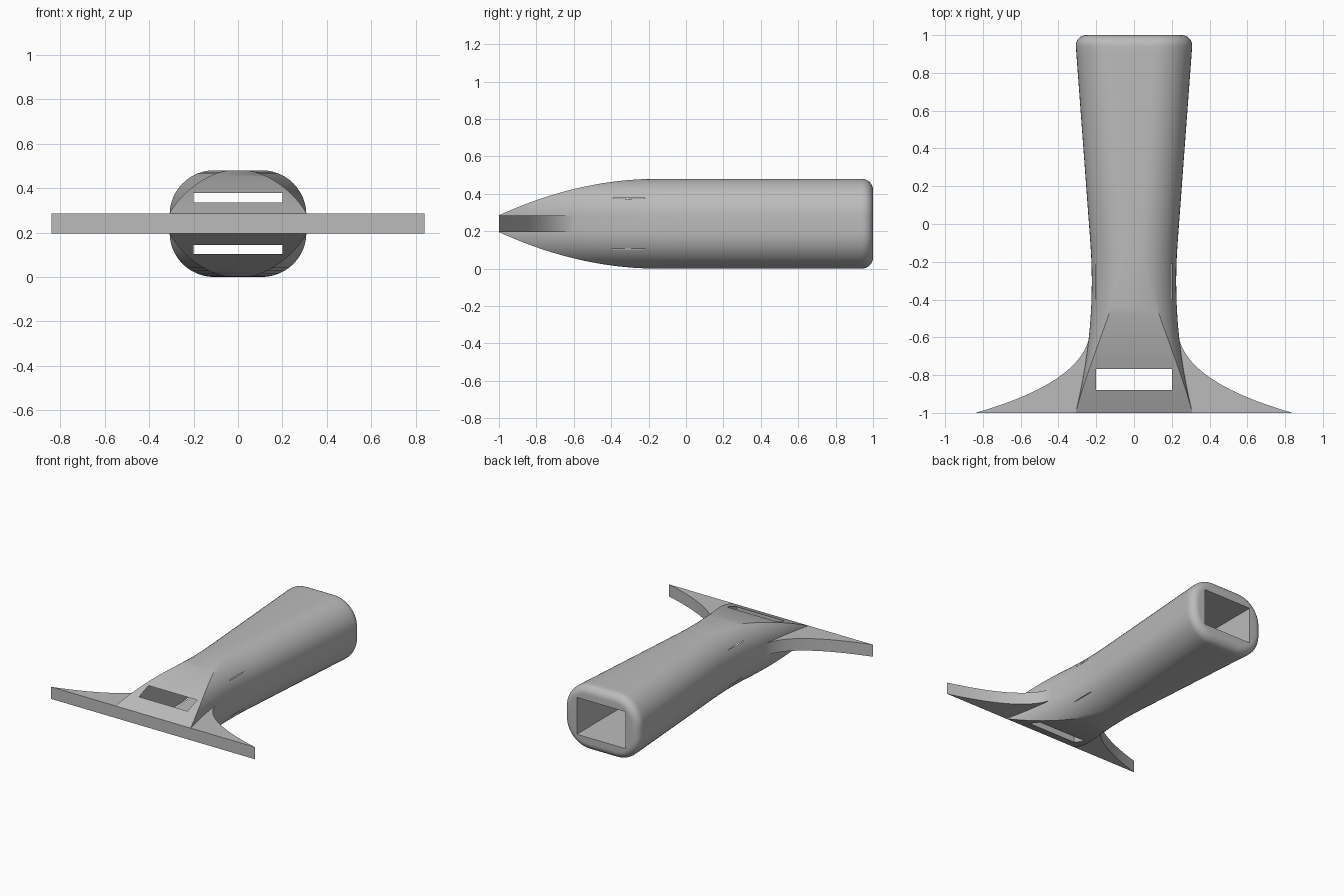
import bpy, bmesh
from math import sin, cos, asin, pi, sqrt

cube = bpy.data.objects.get("Cube")
if cube:
    bpy.data.objects.remove(cube, do_unlink=True)

grey = bpy.data.materials.new("plain grey")
grey.use_nodes = True
colour = (0.5, 0.5, 0.5, 1)
grey.diffuse_color = colour
grey.node_tree.nodes["Principled BSDF"].inputs["Base Color"].default_value = colour

MID = 0.24        # height of the centre plane
SIDE = 0.04       # half height of the flat side band
ROUND = 0.2       # corner radius of the handle section
FILLET = 0.06     # rounding of the back end
WAIST = -0.305    # y of the narrowest section
ARC = 12          # steps per rounded corner


def make_object(name, bm):
    bmesh.ops.recalc_face_normals(bm, faces=bm.faces)
    mesh = bpy.data.meshes.new(name)
    bm.to_mesh(mesh)
    bm.free()
    mesh.materials.append(grey)
    obj = bpy.data.objects.new(name, mesh)
    bpy.context.collection.objects.link(obj)
    return obj


def smooth(obj):
    bpy.ops.object.select_all(action='DESELECT')
    obj.select_set(True)
    bpy.context.view_layer.objects.active = obj
    bpy.ops.object.shade_smooth_by_angle(angle=pi / 6)


def half_width(y):
    # circular waist that runs on as a straight flare to the back
    slope, bend = 0.074, 5.6
    start = WAIST + slope * bend / 2
    if y < start:
        return 0.2235 + (y - WAIST) ** 2 / bend
    return 0.2235 + (start - WAIST) ** 2 / bend + slope * (y - start)


def half_height(y):
    # the front tapers to the thickness of the guard
    return MID - 0.27 * min(0, y + 0.15) ** 2


def section(y):
    # rounded rectangle, cut flat above and below by the taper
    into = max(0, y - (1 - FILLET))
    inset = FILLET - sqrt(max(0, FILLET ** 2 - into ** 2))
    radius = ROUND - inset
    centre = half_width(y) - ROUND
    end = asin(min(1, (half_height(y) - inset - SIDE) / radius))
    quarter = [(centre + radius * cos(end * i / ARC), SIDE + radius * sin(end * i / ARC))
               for i in range(ARC + 1)]
    right = [(x, -z) for x, z in reversed(quarter)] + quarter
    return right + [(-x, -z) for x, z in right]


# Handle: loft of sections from front to back
stations = [-1 + i * (2 - FILLET) / 48 for i in range(48)]
stations += [1 - FILLET + FILLET * sin(i * pi / 16) for i in range(9)]
bm = bmesh.new()
rings = [[bm.verts.new((x, y, MID + z)) for x, z in section(y)] for y in stations]
for a, b in zip(rings, rings[1:]):
    for i in range(len(a)):
        j = (i + 1) % len(a)
        bm.faces.new((a[i], a[j], b[j], b[i]))
bm.faces.new(rings[0])
bm.faces.new(rings[-1])
handle = make_object("handle", bm)

# Tunnel through the handle, closed off by the guard at the front
bm = bmesh.new()
bmesh.ops.create_cube(bm, size=1)
for v in bm.verts:
    v.co = (v.co.x * 0.4, 1.1 if v.co.y > 0 else -0.88, MID + v.co.z * 0.274)
cutter = make_object("tunnel_cutter", bm)
cutter.hide_render = True
cut = handle.modifiers.new("tunnel", 'BOOLEAN')
cut.operation, cut.solver, cut.object = 'DIFFERENCE', 'EXACT', cutter
bpy.context.view_layer.objects.active = handle
bpy.ops.object.modifier_apply(modifier=cut.name)
bpy.data.objects.remove(cutter, do_unlink=True)
smooth(handle)

# Guard wings: concave curve from the handle side out to a sharp tip
p0, p1, p2 = (0.232, -0.56), (0.245, -0.83), (0.84, -1)
steps = [i / 24 for i in range(25)]
curve = [tuple((1 - t) ** 2 * a + 2 * t * (1 - t) * b + t * t * c
               for a, b, c in zip(p0, p1, p2)) for t in steps]
outline = curve + [(0.3, -1), (0.235, -0.8), (0.215, -0.58)]
for name, side in (("guard_wing_left", 1), ("guard_wing_right", -1)):
    bm = bmesh.new()
    base = bm.faces.new([bm.verts.new((side * x, y, MID - 0.045)) for x, y in outline])
    top = bmesh.ops.extrude_face_region(bm, geom=[base])["geom"]
    for v in top:
        if isinstance(v, bmesh.types.BMVert):
            v.co.z += 0.09
    smooth(make_object(name, bm))
